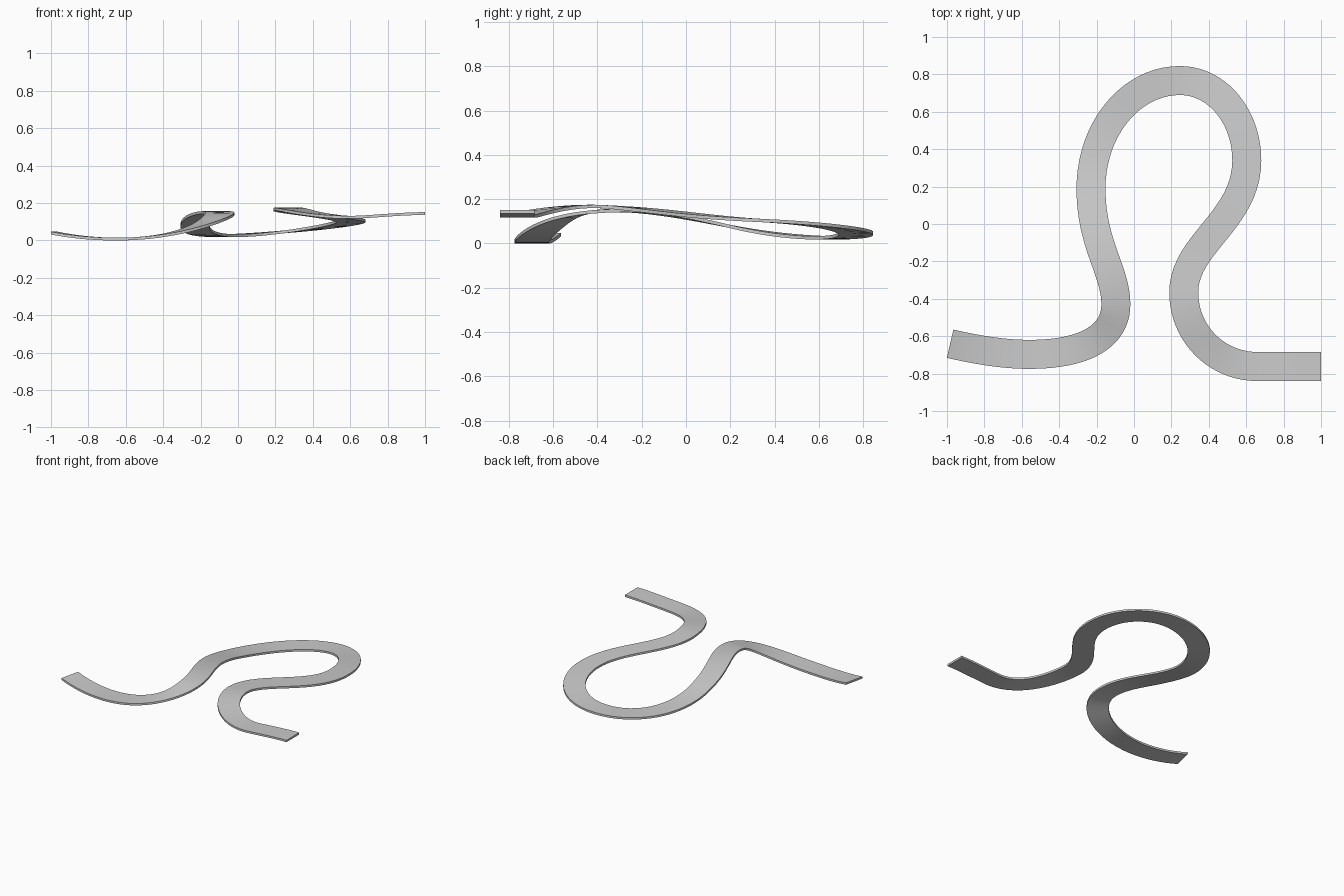
import bpy
import bmesh
import math
from mathutils import Vector

cube = bpy.data.objects.get("Cube")
if cube:
    bpy.data.objects.remove(cube, do_unlink=True)

WIDTH, THICKNESS, STEPS = 0.155, 0.015, 20

# Centreline knots: top-surface position, heading in degrees, slope, handle in, handle out
KNOTS = [
    ((-0.983, -0.640, 0.046), -13, -0.20, 0, 0.14),
    ((-0.560, -0.697, 0.016), 0, 0.05, 0.14, 0.30),
    ((-0.097, -0.430, 0.148), 90, 0.10, 0.17, 0.18),
    ((-0.230, 0.190, 0.085), 90, -0.22, 0.30, 0.32),
    ((0.245, 0.767, 0.052), 0, 0.10, 0.26, 0.20),
    ((0.603, 0.340, 0.110), -90, 0.05, 0.235, 0.32),
    ((0.266, -0.365, 0.172), -90, 0.06, 0.26, 0.22),
    ((0.660, -0.762, 0.132), 0, 0.06, 0.22, 0.11),
    ((1.000, -0.762, 0.150), 0, 0.0, 0.11, 0),
]


def heading(knot):
    a = math.radians(knot[1])
    return Vector((math.cos(a), math.sin(a), knot[2]))


def sample_path():
    """Points and tangents along the chain of cubic spans."""
    out = []
    for i, (k0, k1) in enumerate(zip(KNOTS, KNOTS[1:])):
        a, d = Vector(k0[0]), Vector(k1[0])
        b = a + heading(k0) * k0[4]
        c = d - heading(k1) * k1[3]
        for s in range(0 if i == 0 else 1, STEPS + 1):
            t = s / STEPS
            u = 1 - t
            p = a * u**3 + b * (3 * u * u * t) + c * (3 * u * t * t) + d * t**3
            v = (b - a) * (u * u) + (c - b) * (2 * u * t) + (d - c) * (t * t)
            out.append((p, v))
    return out


# Road ribbon: level rectangular section swept along the centreline
path = sample_path()
floor = min(p.z for p, v in path) - THICKNESS
bm = bmesh.new()
rings = []
for p, v in path:
    side = Vector((-v.y, v.x, 0)).normalized() * (WIDTH / 2)
    top = p - Vector((0, 0, floor))
    low = top - Vector((0, 0, THICKNESS))
    rings.append([bm.verts.new(q) for q in (top + side, top - side, low - side, low + side)])
for r0, r1 in zip(rings, rings[1:]):
    for j in range(4):
        k = (j + 1) % 4
        bm.faces.new((r0[j], r0[k], r1[k], r1[j]))
bm.faces.new(rings[0])
bm.faces.new(rings[-1])
bmesh.ops.recalc_face_normals(bm, faces=bm.faces)

mesh = bpy.data.meshes.new("road_ribbon")
bm.to_mesh(mesh)
bm.free()
road = bpy.data.objects.new("road_ribbon", mesh)
bpy.context.collection.objects.link(road)

# Plain grey surface
grey = bpy.data.materials.new("light_grey")
grey.use_nodes = True
colour = (0.6, 0.6, 0.6, 1)
grey.diffuse_color = colour
grey.node_tree.nodes["Principled BSDF"].inputs["Base Color"].default_value = colour
mesh.materials.append(grey)

bpy.ops.object.select_all(action="DESELECT")
road.select_set(True)
bpy.context.view_layer.objects.active = road
bpy.ops.object.shade_smooth_by_angle(angle=math.radians(30))
